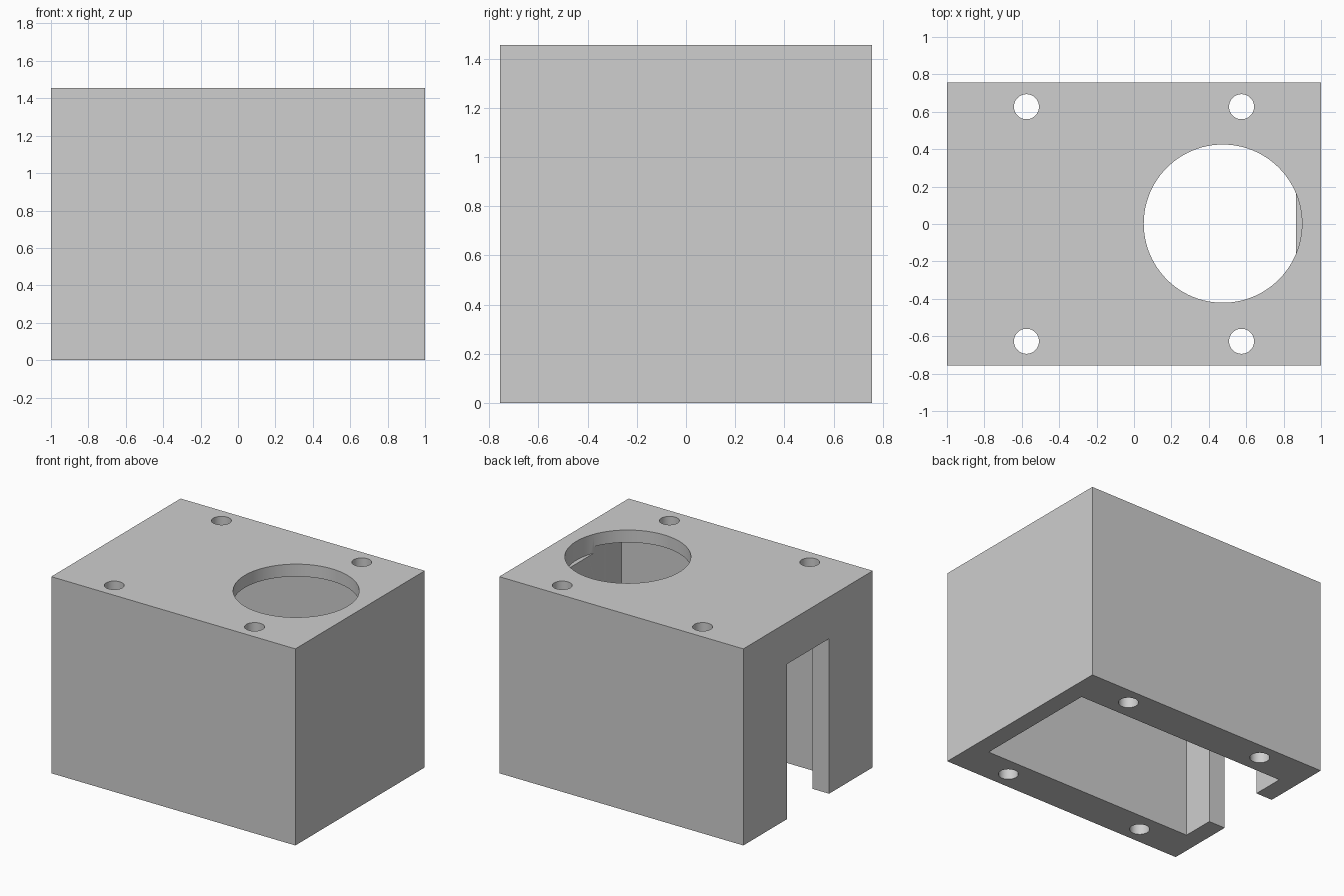
import bpy
import math

default = bpy.data.objects.get("Cube")
if default:
    bpy.data.objects.remove(default, do_unlink=True)

WIDTH, DEPTH, HEIGHT = 2.0, 1.514, 1.456
CAVITY_X, CAVITY_Y = 0.866, 0.484   # half sizes of the hollow
ROOF = 0.092                        # thickness of the top plate
SLOT_HALF, SLOT_TOP = 0.246, 1.148

grey = bpy.data.materials.new("light grey")
grey.use_nodes = True
colour = (0.62, 0.62, 0.62, 1)
grey.diffuse_color = colour
grey.node_tree.nodes["Principled BSDF"].inputs["Base Color"].default_value = colour


def box(name, low, high):
    """Box between two opposite corners."""
    middle = [(a + b) / 2 for a, b in zip(low, high)]
    bpy.ops.mesh.primitive_cube_add(size=1, location=middle)
    obj = bpy.context.object
    obj.name = name
    obj.scale = [b - a for a, b in zip(low, high)]
    bpy.ops.object.transform_apply(location=True, rotation=True, scale=True)
    obj.data.materials.append(grey)
    return obj


def cylinder(name, x, y, radius, bottom, top, sides):
    """Upright cylinder between two heights."""
    bpy.ops.mesh.primitive_cylinder_add(
        vertices=sides, radius=radius, depth=top - bottom,
        location=(x, y, (top + bottom) / 2))
    obj = bpy.context.object
    obj.name = name
    obj.data.materials.append(grey)
    return obj


def cut(target, cutter):
    """Subtract the cutter from the target, then discard it."""
    cutter.hide_render = True
    bpy.context.view_layer.objects.active = target
    mod = target.modifiers.new("cut", 'BOOLEAN')
    mod.operation = 'DIFFERENCE'
    mod.solver = 'EXACT'
    mod.object = cutter
    bpy.ops.object.modifier_apply(modifier=mod.name)
    bpy.data.objects.remove(cutter, do_unlink=True)


# Outer block
housing = box("housing", (-WIDTH / 2, -DEPTH / 2, 0), (WIDTH / 2, DEPTH / 2, HEIGHT))

# Hollow open at the bottom
cut(housing, box("cavity_cutter", (-CAVITY_X, -CAVITY_Y, -0.1),
                 (CAVITY_X, CAVITY_Y, HEIGHT - ROOF)))

# Slot through the end wall
cut(housing, box("slot_cutter", (-1.1, -SLOT_HALF, -0.1), (-0.7, SLOT_HALF, SLOT_TOP)))

# Large round opening, slightly deeper than the top plate
cut(housing, cylinder("opening_cutter", 0.475, 0.002, 0.423,
                      HEIGHT - 0.14, HEIGHT + 0.1, 96))

# Four bolt holes through the full height
for sx in (-1, 1):
    for sy in (-1, 1):
        cut(housing, cylinder("bolt_hole_cutter", sx * 0.575, sy * 0.627, 0.067,
                              -0.1, HEIGHT + 0.1, 48))

# Smooth round walls, sharp edges elsewhere
bpy.ops.object.select_all(action='DESELECT')
housing.select_set(True)
bpy.context.view_layer.objects.active = housing
bpy.ops.object.shade_smooth_by_angle(angle=math.radians(30))
